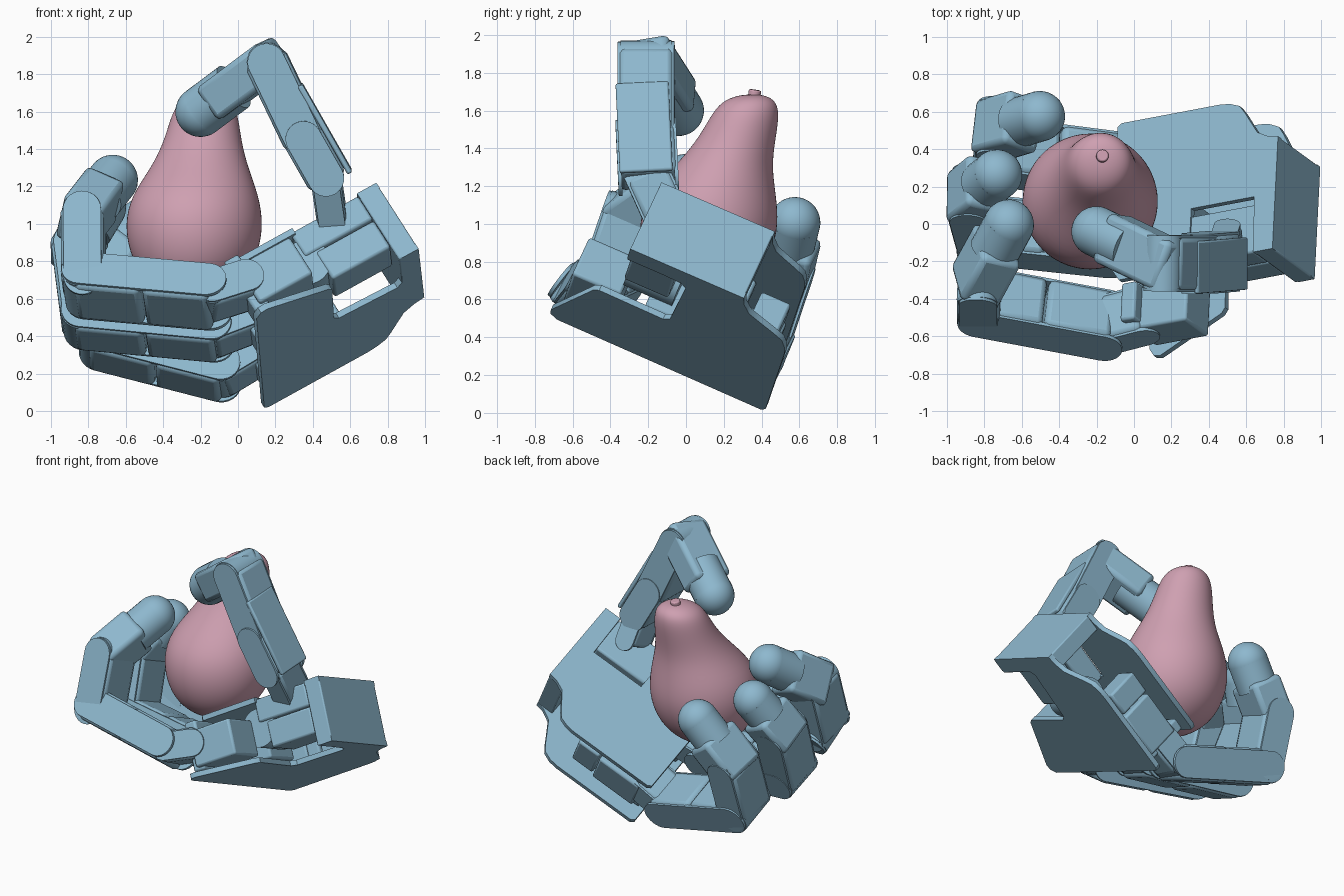
import bpy, bmesh, math
from mathutils import Vector, Matrix

cube = bpy.data.objects.get("Cube")
if cube:
    bpy.data.objects.remove(cube)


def material(name, rgb):
    m = bpy.data.materials.new(name)
    m.use_nodes = True
    m.diffuse_color = (*rgb, 1)
    m.node_tree.nodes["Principled BSDF"].inputs["Base Color"].default_value = (*rgb, 1)
    return m


BLUE = material("steel blue", (0.27, 0.48, 0.62))
PINK = material("dusty pink", (0.62, 0.35, 0.44))


def frame(origin, width, axis):
    """Matrix with local z along axis and local x close to width."""
    z = Vector(axis).normalized()
    w = Vector(width)
    x = (w - z * w.dot(z)).normalized()
    m = Matrix((x, z.cross(x), z)).transposed().to_4x4()
    m.translation = Vector(origin)
    return m


def finish(name, bm, mat=BLUE, matrix=Matrix(), bevel=0.0, angle=35):
    bmesh.ops.recalc_face_normals(bm, faces=bm.faces)
    mesh = bpy.data.meshes.new(name)
    bm.to_mesh(mesh)
    bm.free()
    ob = bpy.data.objects.new(name, mesh)
    bpy.context.collection.objects.link(ob)
    mesh.materials.append(mat)
    ob.matrix_world = matrix
    bpy.ops.object.select_all(action="DESELECT")
    ob.select_set(True)
    bpy.context.view_layer.objects.active = ob
    bpy.ops.object.shade_smooth_by_angle(angle=math.radians(angle))
    if bevel:
        b = ob.modifiers.new("rounded edges", "BEVEL")
        b.width, b.segments, b.limit_method = bevel, 2, "ANGLE"
        b.angle_limit = math.radians(40)
    return ob


def add_box(bm, lo, hi):
    lo, hi = Vector(lo), Vector(hi)
    m = Matrix.Translation((lo + hi) / 2) @ Matrix.Diagonal((*(hi - lo), 1))
    bmesh.ops.create_cube(bm, size=1, matrix=m)


def add_rod(bm, centre, r, length, across=False):
    m = Matrix.Translation(centre)
    if across:
        m = m @ Matrix.Rotation(math.pi / 2, 4, "Y")
    bmesh.ops.create_cone(bm, cap_ends=True, segments=28, radius1=r, radius2=r,
                          depth=length, matrix=m)


def box(name, lo, hi, matrix, bevel=0.015):
    bm = bmesh.new()
    add_box(bm, lo, hi)
    return finish(name, bm, matrix=matrix, bevel=bevel)


# Palm frame: x across the palm, y towards the back of the hand, z to the fingers
PALM = frame((0.77, 0.47, 0.96), (0.046, 0.916, -0.397), (-0.862, -0.163, -0.476))


def plate(name, outline, y0, y1):
    bm = bmesh.new()
    face = bm.faces.new([bm.verts.new((u, y0, f)) for u, f in outline])
    out = bmesh.ops.extrude_face_region(bm, geom=[face])
    verts = [g for g in out["geom"] if isinstance(g, bmesh.types.BMVert)]
    bmesh.ops.translate(bm, verts=verts, vec=(0, y1 - y0, 0))
    return finish(name, bm, matrix=PALM)


def outer_edge(reach):
    """Curved edge shared by both palm plates, reaching this far sideways."""
    curve = [(0, 0), (0.04, 0.06), (0.18, 0.13), (0.42, 0.17), (0.7, 0.215), (0.88, 0.25),
             (0.97, 0.31), (1, 0.37), (1, 0.98), (0.93, 1.005)]
    return [(-0.655, 0)] + [(u * reach, f) for u, f in curve]


plate("back_plate", outer_edge(0.3) + [(-0.9, 0.99), (-0.945, 0.96), (-0.95, 0.92),
      (-0.77, 0.55), (-0.74, 0.53), (-0.37, 0.54), (-0.335, 0.51), (-0.31, 0.15),
      (-0.34, 0.12), (-0.655, 0.1)], 0.415, 0.45)
plate("palm_plate", outer_edge(0.25) + [(-0.6, 1.0), (-0.67, 0.95), (-0.67, 0.52),
      (-0.33, 0.52), (-0.33, 0.13), (-0.655, 0.12)], 0, 0.035)
box("wrist_block", (-0.655, 0, 0), (0, 0.45, 0.12), PALM, 0.008)
box("thumb_motor_upper", (-0.65, 0.01, 0.12), (-0.37, 0.17, 0.54), PALM)
box("thumb_motor_lower", (-0.645, 0.175, 0.12), (-0.39, 0.36, 0.48), PALM)
bm = bmesh.new()
add_rod(bm, (-0.5, 0.2, 0.55), 0.13, 0.28, True)
finish("thumb_motor_drum", bm, matrix=PALM)
box("palm_rib", (-0.05, 0.03, 0.5), (0.0, 0.42, 0.6), PALM)
box("side_motor", (0.05, 0.12, 0.42), (0.22, 0.36, 0.59), PALM)
for i, u in enumerate((-0.77, -0.35, 0.09)):
    box(f"knuckle_motor_{i + 1}", (u - 0.14, 0.13, 0.6), (u + 0.14, 0.38, 0.93), PALM)
    box(f"knuckle_bracket_{i + 1}", (u - 0.11, 0.06, 0.88), (u + 0.11, 0.4, 0.97), PALM)


def link(name, p, q, width, w=0.31, t=0.23, tiles=1):
    """Finger segment: motor tiles, thin rounded cheeks and a hinge at its far end."""
    p, q = Vector(p), Vector(q)
    length = (q - p).length
    m = frame(p, width, q - p)
    bm = bmesh.new()
    step = (length + 0.06) / tiles
    for k in range(tiles):
        z = -0.03 + k * step
        add_box(bm, (-w * 0.48, -t / 2, z + 0.005), (w * 0.48, t / 2, z + step - 0.005))
    finish(name + "_body", bm, matrix=m, bevel=0.03)
    bm = bmesh.new()
    for s in (-1, 1):
        x = s * (w / 2 - 0.01)
        add_box(bm, (x - 0.01, -t * 0.44, 0), (x + 0.01, t * 0.44, length))
        for z in (0, length):
            add_rod(bm, (x, 0, z), t * 0.44, 0.02, True)
    add_rod(bm, (0, 0, length), t * 0.46, w * 0.9, True)
    finish(name + "_bracket", bm, matrix=m)


def fingertip(name, p, q, width, cover, w=0.3, t=0.23, r=0.135):
    """End segment: body covering part of a round sleeve, and a ball tip."""
    p, q = Vector(p), Vector(q)
    length = (q - p).length
    m = frame(p, width, q - p)
    bm = bmesh.new()
    add_box(bm, (-w / 2, -t / 2, -0.07), (w / 2, t / 2, length * cover))
    finish(name + "_body", bm, matrix=m, bevel=0.03)
    bm = bmesh.new()
    add_rod(bm, (0, 0, length * 0.75), r, length * 0.5)
    bmesh.ops.create_uvsphere(bm, u_segments=32, v_segments=20, radius=r,
                              matrix=Matrix.Translation((0, 0, length)))
    finish(name + "_pad", bm, matrix=m)


# Three fingers, joints given in the palm frame
across = PALM.to_3x3().col[0]
rolled = Vector((0.03, 0.8, -0.6))
fingers = {
    "index": (rolled, [(-0.8, 0.21, 0.93), (-0.83, 0.18, 1.13), (-0.77, -0.25, 1.66),
                       (-0.8, -0.58, 1.47), (-0.61, -0.765, 1.19)]),
    "middle": (across, [(-0.35, 0.21, 0.93), (-0.35, 0.18, 1.13), (-0.34, -0.25, 1.69),
                        (-0.33, -0.62, 1.53), (-0.31, -0.78, 1.27)]),
    "ring": (across, [(0.09, 0.22, 0.93), (0.11, 0.22, 1.13), (0.09, -0.27, 1.6),
                      (0.06, -0.58, 1.41), (0.02, -0.715, 1.06)]),
}
for name, (width, joints) in fingers.items():
    pts = [PALM @ Vector(j) for j in joints]
    link(name + "_knuckle", pts[0], pts[1], across, 0.27, 0.21)
    link(name + "_proximal", pts[1], pts[2], width, 0.32, 0.24, 2)
    link(name + "_middle", pts[2], pts[3], across)
    fingertip(name + "_tip", pts[3], pts[4], across, 0.64)

# Thumb rising from the side of the palm
thumb = [(0.5, -0.11, 1.05), (0.47, -0.2, 1.25), (0.35, -0.21, 1.46),
         (0.155, -0.21, 1.865), (-0.2, -0.04, 1.6)]
side = Vector((0.05, 1, -0.05))
link("thumb_base", thumb[0], thumb[1], side, 0.24, 0.16)
link("thumb_proximal", thumb[1], thumb[2], side, 0.32, 0.22)
link("thumb_middle", thumb[2], thumb[3], side, 0.3, 0.23)
fingertip("thumb_tip", thumb[3], thumb[4], side, 0.8, 0.28, 0.21)
box("thumb_mount_plate", (-0.15, -0.14, -0.04), (0.13, -0.11, 0.5),
    frame(thumb[1], side, Vector(thumb[2]) - Vector(thumb[1])), 0.01)

# Leaning fruit: stacked rings (centre x, centre y, height, radius)
rings = [(-0.24, 0.09, 0.605, 0.06), (-0.24, 0.09, 0.63, 0.16), (-0.24, 0.1, 0.72, 0.28),
         (-0.235, 0.11, 0.85, 0.35), (-0.235, 0.12, 1.0, 0.374), (-0.23, 0.135, 1.15, 0.345),
         (-0.205, 0.195, 1.3, 0.262), (-0.19, 0.26, 1.43, 0.212), (-0.18, 0.305, 1.55, 0.187),
         (-0.175, 0.33, 1.635, 0.158), (-0.17, 0.345, 1.675, 0.095), (-0.17, 0.35, 1.685, 0.03)]
bm = bmesh.new()
n = 24
loops = [[bm.verts.new((cx + r * math.cos(k * math.tau / n), cy + r * math.sin(k * math.tau / n), z))
          for k in range(n)] for cx, cy, z, r in rings]
for a, b in zip(loops, loops[1:]):
    for k in range(n):
        bm.faces.new((a[k], a[(k + 1) % n], b[(k + 1) % n], b[k]))
bm.faces.new(loops[0])
bm.faces.new(loops[-1])
pear = finish("pear", bm, PINK, angle=80)
pear.modifiers.new("smooth skin", "SUBSURF").levels = 2

bm = bmesh.new()
add_rod(bm, (0, 0, 0), 0.033, 0.08)
finish("pear_stem", bm, PINK, frame((-0.17, 0.36, 1.67), (1, 0, 0), (0.05, 0.15, 1)), 0.008)
